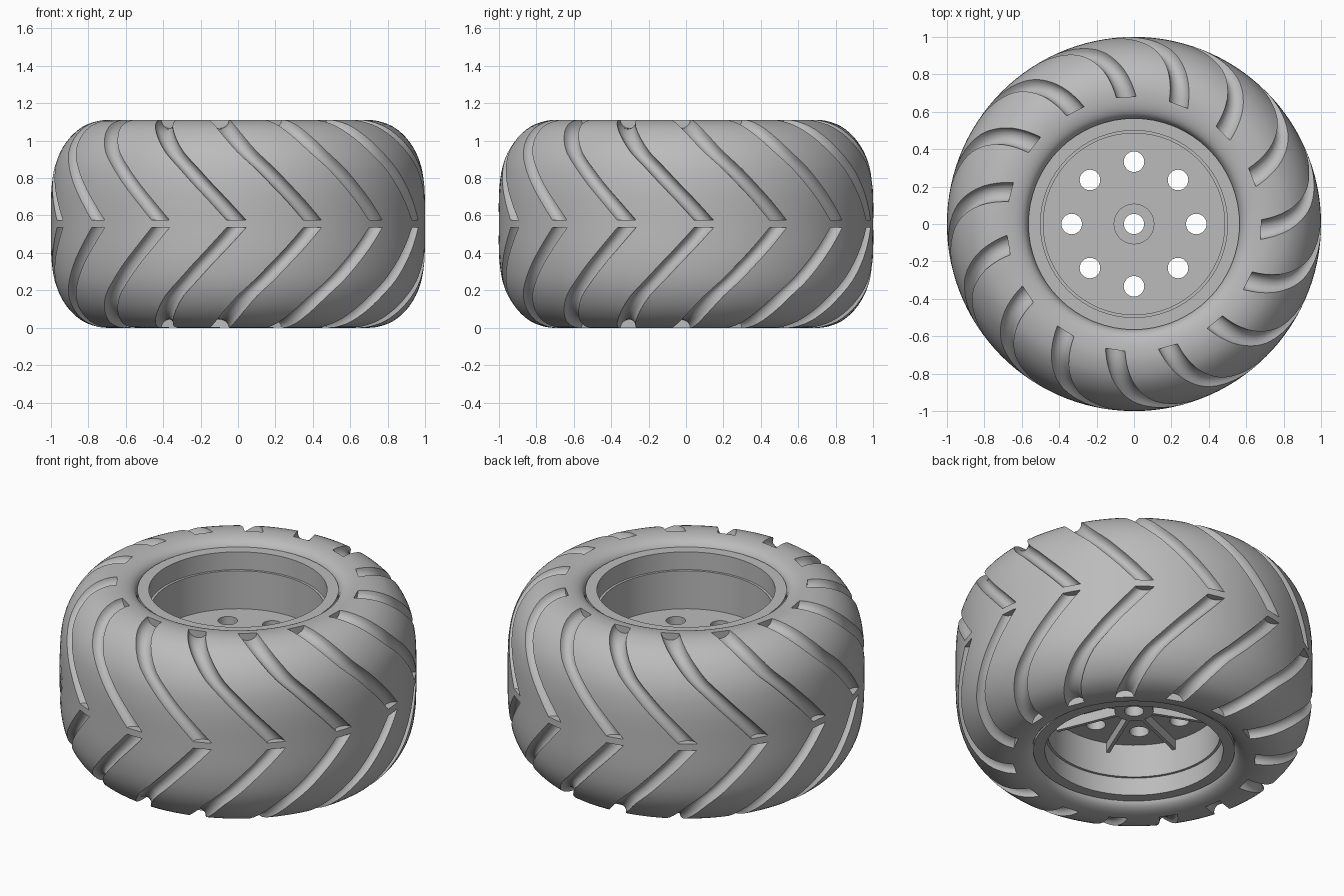
import bpy, bmesh, math
from mathutils import Vector

HALF = 0.555          # half of the tyre width
GROOVES = 15

if "Cube" in bpy.data.objects:
    bpy.data.objects.remove(bpy.data.objects["Cube"], do_unlink=True)

grey = bpy.data.materials.new("plain_grey")
grey.use_nodes = True
grey.diffuse_color = (0.5, 0.5, 0.5, 1)
grey.node_tree.nodes["Principled BSDF"].inputs["Base Color"].default_value = (0.5, 0.5, 0.5, 1)


def make(name, bm):
    bmesh.ops.recalc_face_normals(bm, faces=bm.faces)
    mesh = bpy.data.meshes.new(name)
    bm.to_mesh(mesh)
    bm.free()
    mesh.materials.append(grey)
    ob = bpy.data.objects.new(name, mesh)
    bpy.context.collection.objects.link(ob)
    return ob


def activate(ob):
    bpy.ops.object.select_all(action='DESELECT')
    ob.select_set(True)
    bpy.context.view_layer.objects.active = ob


def smooth(ob, angle=30):
    activate(ob)
    bpy.ops.object.shade_smooth_by_angle(angle=math.radians(angle))


def cut(ob, cutter):
    mod = ob.modifiers.new("cut", 'BOOLEAN')
    mod.object, mod.operation, mod.solver = cutter, 'DIFFERENCE', 'EXACT'
    activate(ob)
    bpy.ops.object.modifier_apply(modifier=mod.name)
    bpy.data.objects.remove(cutter, do_unlink=True)


def spline(points, steps=3):
    """Catmull-Rom curve through the points."""
    pts = [Vector(p) for p in points]
    pts = [2 * pts[0] - pts[1]] + pts + [2 * pts[-1] - pts[-2]]
    out = []
    for a, b, c, d in zip(pts, pts[1:], pts[2:], pts[3:]):
        for i in range(steps):
            t = i / steps
            out.append(b + 0.5 * t * (c - a + t * (2*a - 5*b + 4*c - d + t * (3*(b - c) + d - a))))
    return out + [pts[-2]]


def loft(bm, rings, closed):
    """Skin a row of rings; cap the ends or close the row on itself."""
    rows = [[bm.verts.new(p) for p in ring] for ring in rings]
    pairs = list(zip(rows, rows[1:])) + ([(rows[-1], rows[0])] if closed else [])
    for a, b in pairs:
        for i in range(len(a)):
            j = (i + 1) % len(a)
            bm.faces.new((a[i], a[j], b[j], b[i]))
    if not closed:
        bm.faces.new(rows[0])
        bm.faces.new(rows[-1])


def lathe(name, profile, sides):
    """Revolve a closed (radius, height) outline about z."""
    bm = bmesh.new()
    rings = [[(r * math.cos(a), r * math.sin(a), z) for r, z in profile]
             for a in (math.tau * i / sides for i in range(sides))]
    loft(bm, rings, True)
    return make(name, bm)


# Tyre: outer surface from the equator to the bead, mirrored downwards
shell = [(1, 0.555), (1, 0.68), (0.995, 0.77), (0.98, 0.86), (0.95, 0.94), (0.9, 1.015),
         (0.83, 1.075), (0.75, 1.105), (0.68, 1.11), (0.62, 1.1), (0.58, 1.075), (0.56, 1.03)]
upper = [(p.x, p.y) for p in spline(shell)]
lower = [(r, 2 * HALF - z) for r, z in upper[1:]]
tyre = lathe("tyre", upper + [(0.53, 1.03), (0.53, 0.08)] + lower[::-1], 120)

# Tread grooves: rounded channels that sweep round from the equator to the shoulder
lean = [0, -5.5, -10.5, -15.5, -20.5, -24.5, -28, -30.5, -32]
path = [(r, max(z, 0.575), d) for (r, z), d in zip(shell, lean)]
path = spline(path, 2)
section = [(math.cos(a), -math.sin(a)) for a in (math.pi * i / 8 for i in range(9))]
section += [(-1, 1.2), (1, 1.2)]


def groove(bm, turn, flip):
    rings = []
    for i, p in enumerate(path):
        step = path[min(i + 1, len(path) - 1)] - path[max(i - 1, 0)]
        normal = Vector((step.y, -step.x)).normalized()
        a = math.radians(p.z) + turn
        out, side = Vector((math.cos(a), math.sin(a), 0)), Vector((-math.sin(a), math.cos(a), 0))
        ring = []
        for u, v in section:
            q = out * (p.x + normal.x * v * 0.045) + side * u * 0.053
            q.z = p.y + normal.y * v * 0.045
            if flip:
                q.z = 2 * HALF - q.z
            ring.append(q)
        rings.append(ring)
    loft(bm, rings, False)


bm = bmesh.new()
for k in range(GROOVES):
    for flip in (False, True):
        groove(bm, math.radians(-90.5) + math.tau * k / GROOVES, flip)
cut(tyre, make("groove_cutter", bm))
smooth(tyre)

# Rim barrel with stepped wall on both sides
rim = lathe("rim", [(0.565, 1.065), (0.5, 1.065), (0.5, 0.955), (0.485, 0.955), (0.485, 0.3),
                    (0.485, 0.155), (0.5, 0.155), (0.5, 0.045), (0.565, 0.045)], 64)
smooth(rim)


def cylinder(bm, x, y, z0, z1, r, sides):
    rings = [[(x + r * math.cos(math.tau * i / sides), y + r * math.sin(math.tau * i / sides), z)
              for i in range(sides)] for z in (z0, z1)]
    loft(bm, rings, False)


# Wheel disc with eight bolt holes and a centre hole
bm = bmesh.new()
cylinder(bm, 0, 0, 0.36, 0.72, 0.49, 64)
disc = make("wheel_disc", bm)
bm = bmesh.new()
cylinder(bm, 0, 0, 0, 1, 0.055, 24)
for k in range(8):
    a = math.tau * k / 8
    cylinder(bm, 0.333 * math.cos(a), 0.333 * math.sin(a), 0, 1, 0.055, 24)
cut(disc, make("hole_cutter", bm))
smooth(disc)

# Hub collars around the centre hole
for name, z0, z1 in (("hub_top", 0.71, 0.73), ("hub_bottom", 0.3, 0.37)):
    hub = lathe(name, [(0.11, z0), (0.11, z1), (0.055, z1), (0.055, z0)], 16)
    smooth(hub)

# Stiffening ribs under the disc, between the holes
bm = bmesh.new()
for k in range(8):
    a = math.tau * (k + 0.5) / 8
    out, side = Vector((math.cos(a), math.sin(a), 0)), Vector((-math.sin(a), math.cos(a), 0))
    rings = [[out * r + side * s + Vector((0, 0, z))
              for s, z in ((-0.01, 0.3), (0.01, 0.3), (0.01, 0.37), (-0.01, 0.37))]
             for r in (0.1, 0.488)]
    loft(bm, rings, False)
make("disc_ribs", bm)
